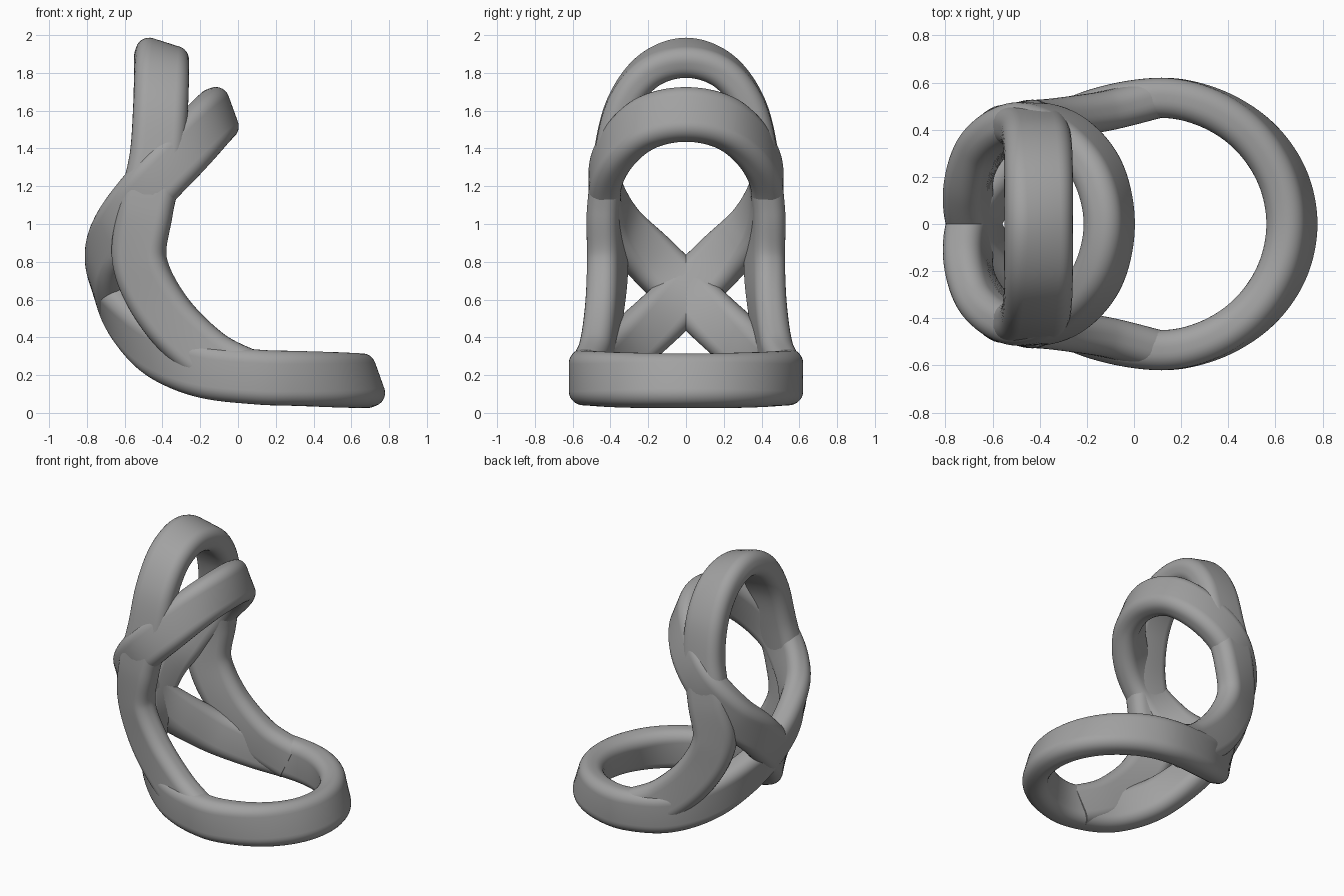
import bpy, bmesh, math
from mathutils import Vector

cube = bpy.data.objects.get("Cube")
if cube:
    bpy.data.objects.remove(cube, do_unlink=True)

grey = bpy.data.materials.new("plain_grey")
grey.use_nodes = True
grey.diffuse_color = (0.36, 0.36, 0.36, 1)
bsdf = grey.node_tree.nodes["Principled BSDF"]
bsdf.inputs["Base Color"].default_value = grey.diffuse_color
bsdf.inputs["Roughness"].default_value = 0.6

HALF_LONG, HALF_THICK, CORNER = 0.145, 0.085, 0.072


def section():
    """Rounded rectangle as (long, thick) offsets."""
    pts = []
    for k, (sa, sb) in enumerate([(1, 1), (-1, 1), (-1, -1), (1, -1)]):
        for i in range(8):
            a = math.pi / 2 * (k + i / 7)
            pts.append((sa * (HALF_LONG - CORNER) + CORNER * math.cos(a),
                        sb * (HALF_THICK - CORNER) + CORNER * math.sin(a)))
    return pts


def catmull(a, b, c, d, t):
    return 0.5 * (2 * b + (c - a) * t + (2 * a - 5 * b + 4 * c - d) * t * t
                  + (3 * b - a - 3 * c + d) * t ** 3)


def mirror_y(key):
    return tuple(Vector((v.x, -v.y, v.z)) for v in key)


def sweep(name, keys, closed, steps=12):
    """Sweep the section along keys of (position, long axis)."""
    n = len(keys)
    pick = (lambda i: keys[i % n]) if closed else (lambda i: keys[max(0, min(n - 1, i))])
    frames = []
    for s in range(n if closed else n - 1):
        four = [pick(s + j) for j in (-1, 0, 1, 2)]
        for i in range(steps):
            frames.append([catmull(*[k[c] for k in four], i / steps) for c in (0, 1)])
    if not closed:
        frames.append(list(keys[-1]))
    m = len(frames)
    bm = bmesh.new()
    rings = []
    for i, (pos, axis) in enumerate(frames):
        nxt = frames[(i + 1) % m if closed else min(i + 1, m - 1)][0]
        prv = frames[(i - 1) % m if closed else max(i - 1, 0)][0]
        tangent = (nxt - prv).normalized()
        u = (axis - tangent * axis.dot(tangent)).normalized()
        w = tangent.cross(u)
        rings.append([bm.verts.new(pos + u * a + w * b) for a, b in section()])
    count = len(rings[0])
    for i in range(m if closed else m - 1):
        r, q = rings[i], rings[(i + 1) % m]
        for j in range(count):
            k = (j + 1) % count
            bm.faces.new((r[j], r[k], q[k], q[j]))
    if not closed:
        bm.faces.new(rings[0])
        bm.faces.new(rings[-1])
    bmesh.ops.recalc_face_normals(bm, faces=bm.faces)
    mesh = bpy.data.meshes.new(name)
    bm.to_mesh(mesh)
    bm.free()
    mesh.materials.append(grey)
    obj = bpy.data.objects.new(name, mesh)
    bpy.context.collection.objects.link(obj)
    bpy.ops.object.select_all(action='DESELECT')
    obj.select_set(True)
    bpy.context.view_layer.objects.active = obj
    bpy.ops.object.shade_smooth_by_angle(angle=math.radians(40))
    return obj


def key(pos, axis):
    return Vector(pos), Vector(axis).normalized()


# Figure-eight band: upper ring, back crossing, then base ring
half = [
    key((-.105, 0, 1.58), (-.34, 0, .94)),
    key((-.155, .22, 1.53), (-.4, 0, .9)),
    key((-.29, .375, 1.38), (-.55, 0, .83)),
    key((-.46, .43, 1.20), (-.67, 0, .74)),
    key((-.62, .35, .99), (-.6, -.25, .75)),
    key((-.70, .18, .81), (-.35, -.55, .75)),
    key((-.68, 0, .635), (-.2, -.7, .7)),
    key((-.57, -.18, .465), (.1, -.6, .75)),
    key((-.41, -.35, .32), (.2, -.35, .9)),
    key((-.18, -.48, .225), (.15, -.1, 1)),
    key((.1, -.535, .19), (.02, 0, 1)),
]
# Front arc of the base ring
for deg in (67.5, 45, 22.5, 0):
    c, s = math.cos(math.radians(deg)), math.sin(math.radians(deg))
    half.append(key((.1 + .57 * c, -.535 * s, .19 - .02 * c), (-.34 * c, 0, .95)))
loop = half + [mirror_y(k) for k in reversed(half[1:-1])]
sweep("figure_eight_band", loop, True)

# Upright arch rising from the base arms
arch = [
    key((.06, .525, .187), (.05, 0, 1)),
    key((-.16, .475, .30), (.5, .05, .85)),
    key((-.39, .435, .53), (.8, .2, .6)),
    key((-.52, .415, .80), (.93, .33, 0)),
    key((-.49, .43, 1.07), (.97, .15, -.1)),
    key((-.43, .405, 1.35), (1, 0, -.1)),
    key((-.41, .34, 1.62), (1, 0, -.1)),
    key((-.405, .20, 1.81), (.97, 0, -.2)),
    key((-.405, 0, 1.88), (.95, 0, -.3)),
]
sweep("upright_arch", arch + [mirror_y(k) for k in reversed(arch[:-1])], False)
